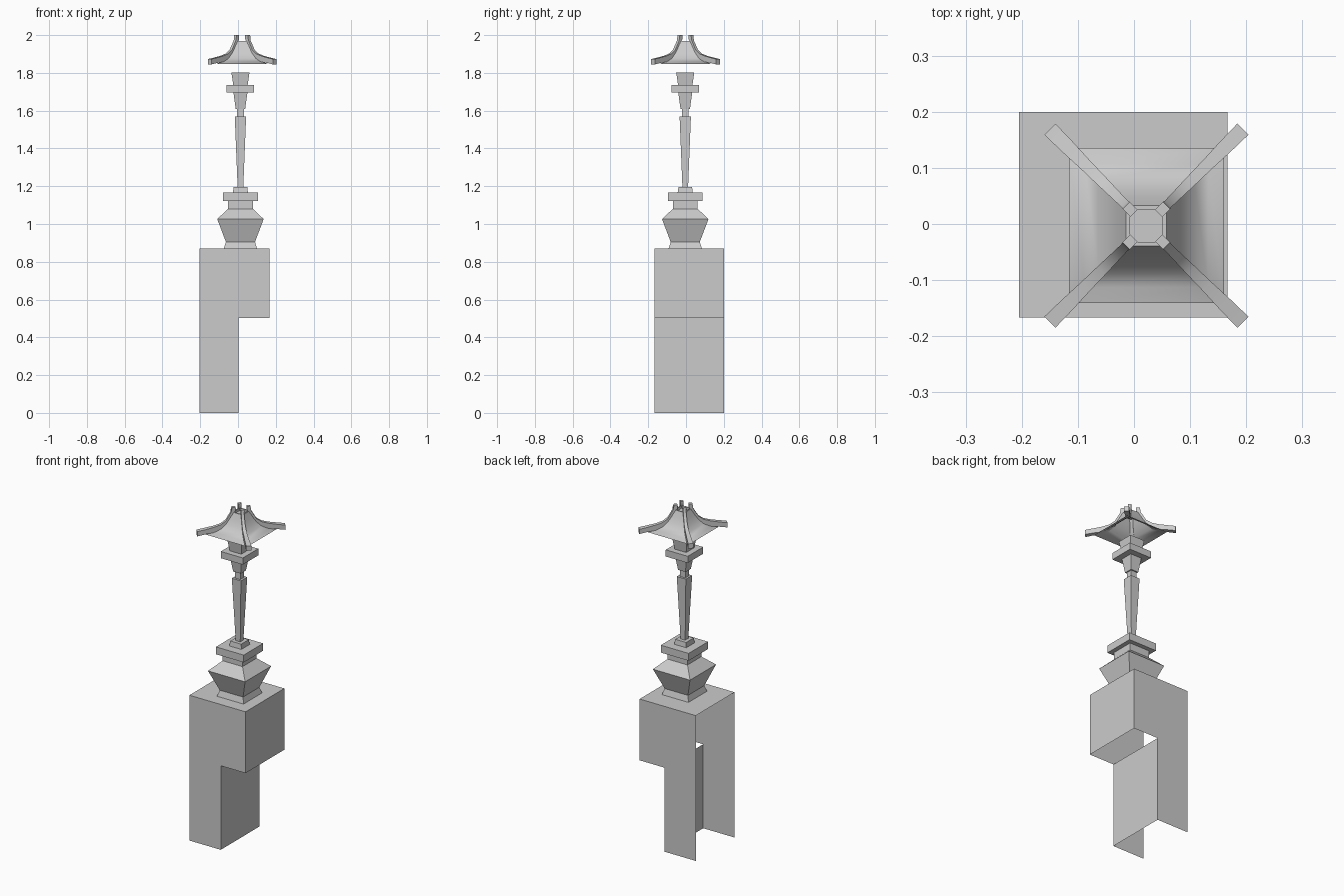
import bpy, bmesh, math

if "Cube" in bpy.data.objects:
    bpy.data.objects.remove(bpy.data.objects["Cube"])

stone = bpy.data.materials.new("grey stone")
stone.use_nodes = True
GREY = (0.6, 0.6, 0.6, 1)
stone.diffuse_color = GREY
stone.node_tree.nodes["Principled BSDF"].inputs["Base Color"].default_value = GREY


def finish(name, bm, loc=(0, 0, 0), smooth=None):
    mesh = bpy.data.meshes.new(name)
    bm.to_mesh(mesh)
    bm.free()
    obj = bpy.data.objects.new(name, mesh)
    obj.location = loc
    mesh.materials.append(stone)
    bpy.context.collection.objects.link(obj)
    if smooth:
        bpy.ops.object.select_all(action="DESELECT")
        obj.select_set(True)
        bpy.context.view_layer.objects.active = obj
        bpy.ops.object.shade_smooth_by_angle(angle=math.radians(smooth))
    return obj


def loft(bm, rings, cap_start=True, cap_end=True):
    """Skin a list of four-cornered rings."""
    loops = [[bm.verts.new(p) for p in ring] for ring in rings]
    for a, b in zip(loops, loops[1:]):
        for i in range(4):
            j = (i + 1) % 4
            bm.faces.new((a[i], a[j], b[j], b[i]))
    if cap_start:
        bm.faces.new(loops[0][::-1])
    if cap_end:
        bm.faces.new(loops[-1])


def square(r, z):
    return [(-r, -r, z), (r, -r, z), (r, r, z), (-r, r, z)]


def tier(name, profile, loc, **caps):
    bm = bmesh.new()
    loft(bm, [square(r, z) for r, z in profile], **caps)
    return finish(name, bm, loc)


# Pedestal: stepped sheet shell, open underneath and on its right side
X0, X1, X2, Y0, Y1 = -0.205, 0.003, 0.167, -0.167, 0.2
outline = [(X0, 0), (X1, 0), (X1, 0.503), (X2, 0.503), (X2, 0.87), (X0, 0.87)]
bm = bmesh.new()
front = [bm.verts.new((x, Y0, z)) for x, z in outline]
back = [bm.verts.new((x, Y1, z)) for x, z in outline]
bm.faces.new(front)
bm.faces.new(back[::-1])
for i in (1, 3, 4):  # notch wall, upper left wall, top
    bm.faces.new((front[i], back[i], back[i + 1], front[i + 1]))
finish("pedestal", bm)

# Square tiers of the lantern column
AXIS = (0.013, -0.004, 0)
tiers = {
    "base": [(0.088, 0.87), (0.077, 0.905), (0.123, 1.026), (0.066, 1.08), (0.066, 1.122)],
    "base_slab": [(0.092, 1.122), (0.092, 1.166)],
    "shaft_foot": [(0.04, 1.166), (0.036, 1.195)],
    "shaft": [(0.015, 1.195), (0.03, 1.57)],
    "neck": [(0.018, 1.57), (0.018, 1.61)],
    "capital": [(0.025, 1.61), (0.037, 1.695)],
    "capital_slab": [(0.073, 1.695), (0.073, 1.735)],
    "lamp_block": [(0.038, 1.735), (0.048, 1.803)],
}
for name, profile in tiers.items():
    tier(name, profile, AXIS)

# Concave roof sheet with a sunken top
ROOF = (0.022, -0.003, 0)
bm = bmesh.new()
sweep = [(0.138, 1.846), (0.11, 1.859), (0.085, 1.878), (0.065, 1.905),
         (0.05, 1.935), (0.036, 1.97), (0.029, 1.97), (0.029, 1.955)]
loft(bm, [square(r, z) for r, z in sweep], cap_start=False)
finish("roof", bm, ROOF, smooth=35)

# Corner ribs: distance out, underside, upper side, half width
rib = [(0.022, 1.98, 2.0, 0.009), (0.036, 1.95, 2.0, 0.009),
       (0.039, 1.945, 1.972, 0.008), (0.06, 1.9, 1.922, 0.009),
       (0.08, 1.875, 1.902, 0.01), (0.108, 1.858, 1.89, 0.011),
       (0.14, 1.853, 1.881, 0.013), (0.172, 1.845, 1.873, 0.014)]
names = ["back_left", "back_right", "front_right", "front_left"]
for k, name in enumerate(names):
    bm = bmesh.new()
    rings = []
    for r, low, high, w in rib:
        d = r * math.sqrt(2)
        rings.append([(d, -w, low), (d, w, low), (d, w, high), (d, -w, high)])
    loft(bm, rings)
    obj = finish("roof_rib_" + name, bm, ROOF, smooth=35)
    obj.rotation_euler.z = math.radians(45 + 90 * k)
